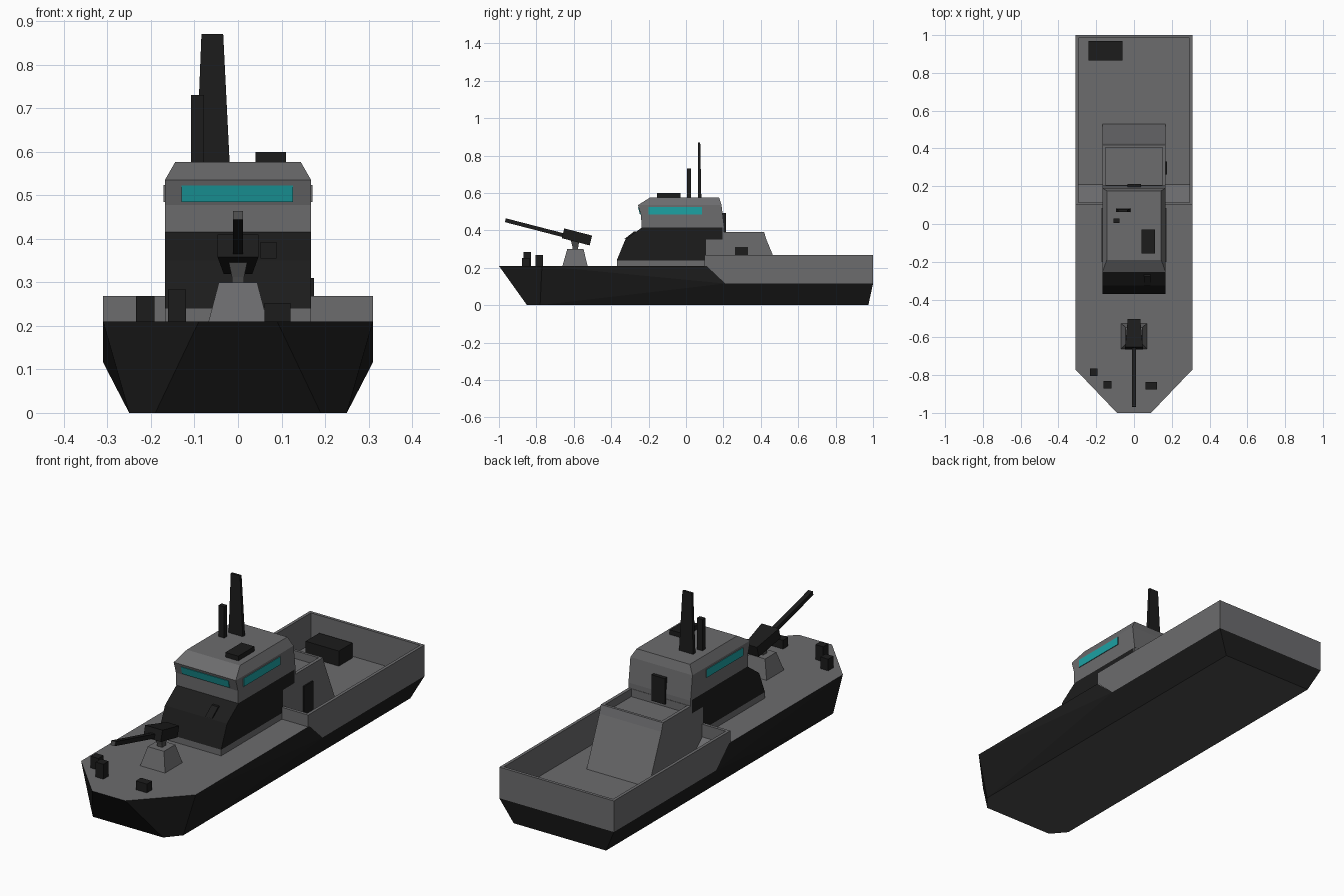
import bpy, bmesh, math
from mathutils import Matrix

if "Cube" in bpy.data.objects:
    bpy.data.objects.remove(bpy.data.objects["Cube"])


def material(name, rgb):
    m = bpy.data.materials.new(name)
    m.diffuse_color = (*rgb, 1)
    m.use_nodes = True
    m.node_tree.nodes["Principled BSDF"].inputs["Base Color"].default_value = m.diffuse_color
    return m


GREY = material("deck grey", (0.15, 0.15, 0.155))
DARK = material("hull black", (0.0115, 0.0115, 0.0115))
MID = material("bottom grey", (0.075, 0.075, 0.075))
TEAL = material("window teal", (0.012, 0.36, 0.37))


def finish(name, bm, *mats):
    bmesh.ops.recalc_face_normals(bm, faces=bm.faces)
    me = bpy.data.meshes.new(name)
    bm.to_mesh(me)
    bm.free()
    for m in mats:
        me.materials.append(m)
    ob = bpy.data.objects.new(name, me)
    bpy.context.collection.objects.link(ob)
    return ob


def rings(name, levels, mat, place=None):
    """Loft of rectangles, each (z, x0, x1, y0, y1)."""
    bm = bmesh.new()
    loops = [[bm.verts.new(p) for p in ((a, c, z), (b, c, z), (b, d, z), (a, d, z))]
             for z, a, b, c, d in levels]
    for lo, hi in zip(loops, loops[1:]):
        for i in range(4):
            j = (i + 1) % 4
            bm.faces.new((lo[i], lo[j], hi[j], hi[i]))
    bm.faces.new(loops[0][::-1])
    bm.faces.new(loops[-1])
    bmesh.ops.remove_doubles(bm, verts=bm.verts, dist=1e-5)
    if place:
        for v in bm.verts:
            v.co = place @ v.co
    return finish(name, bm, mat)


def box(name, x0, x1, y0, y1, z0, z1, mat=DARK, place=None):
    return rings(name, [(z0, x0, x1, y0, y1), (z1, x0, x1, y0, y1)], mat, place)


def prism(name, profile, x0, x1, mat):
    """Extrude a (y, z) profile across x."""
    bm = bmesh.new()
    f = bm.faces.new([bm.verts.new((x0, y, z)) for y, z in profile])
    new = bmesh.ops.extrude_face_region(bm, geom=[f])["geom"]
    for v in new:
        if isinstance(v, bmesh.types.BMVert):
            v.co.x = x1
    return finish(name, bm, mat)


# Hull: half-breadth points mirrored; coloured by direction (deck, sides, bottom)
half = dict(bow=(.09, -1, .21), sh=(.31, -.77, .21), knee=(.31, .11, .21),
            mid=(.31, .21, .116), st=(.31, 1, .116),
            bb=(.19, -.85, 0), bs=(.25, -.78, 0), bst=(.25, .975, 0))
bm = bmesh.new()
R = {k: bm.verts.new(p) for k, p in half.items()}
L = {k: bm.verts.new((-p[0], p[1], p[2])) for k, p in half.items()}
for chain in ("bow sh knee", "knee mid", "mid st", "st bst", "bst bs bb", "bb bow"):
    ks = chain.split()
    bm.faces.new([R[k] for k in ks] + [L[k] for k in reversed(ks)])
for side in (R, L):
    for chain in ("bow bb bs sh", "sh bs mid", "sh mid knee", "mid bs bst st"):
        bm.faces.new([side[k] for k in chain.split()])
bmesh.ops.recalc_face_normals(bm, faces=bm.faces)
bm.normal_update()
for f in bm.faces:
    f.material_index = 0 if f.normal.z > .3 else 2 if f.normal.z < -.95 else 1
finish("hull", bm, GREY, DARK, MID)

# Bulwark round the aft well
TOP = .268
side = [(.1, TOP), (1, TOP), (1, .116), (.21, .116), (.1, .21)]
prism("bulwark_right", side, .295, .31, GREY)
prism("bulwark_left", side, -.31, -.295, GREY)
box("bulwark_stern", -.295, .295, .985, 1, .116, TOP, GREY)
box("bulwark_front", -.295, .295, .1, .115, .2, TOP, GREY)

# Superstructure
W = .168
box("house_base", -W, W, -.37, .11, .205, .24, GREY)
rings("house", [(.24, -W, W, -.37, .107), (.35, -W, W, -.325, .107),
                (.35, -W, W, -.325, .195), (.416, -W, W, -.235, .195)], DARK)
box("house_back_wall", -W, W, .195, .204, .345, .416, GREY)
rings("rear_house", [(.112, -W, W, .107, .53), (.35, -W, W, .107, .43),
                     (.35, -W, W, .198, .43), (.39, -W, W, .198, .418),
                     (.39, -.152, .152, .206, .405), (.352, -.152, .152, .206, .405)], GREY)
rings("bridge", [(.416, -W, W, -.238, .205), (.478, -W, W, -.24, .197),
                 (.535, -W, W, -.257, .19), (.577, -.144, .144, -.19, .176)], GREY)

# Windows
prism("front_window", [(-.246, .484), (-.2565, .522), (-.252, .522), (-.24, .484)],
      -.13, .126, TEAL)
for s, n in ((1, "right"), (-1, "left")):
    for part, a, b, m in (("frame", .16, .171, GREY), ("window", .17, .1716, TEAL)):
        box(f"side_{part}_{n}", *sorted((s * a, s * b)), -.2, .085, .484, .524, m)

# Doors and hatch
box("back_door", -.035, .038, .19, .213, .365, .492)
box("side_door", .16, .175, .262, .332, .16, .31)
prism("front_hatch", [(-.328, .355), (-.279, .393), (-.265, .393), (-.31, .355)], .052, .088, DARK)

# Roof gear and masts
box("roof_box", .04, .11, -.155, -.03, .57, .6)
rings("tall_mast", [(.57, -.096, -.019, .064, .082), (.87, -.084, -.034, .064, .076)], DARK)
box("short_mast", -.108, -.078, .005, .028, .57, .73)

# Deck gun
rings("gun_pedestal", [(.205, -.069, .069, -.662, -.525), (.3, -.044, .044, -.635, -.548)], GREY)
rings("gun_neck", [(.295, -.014, .014, -.605, -.578), (.312, -.014, .014, -.607, -.576),
                   (.345, -.021, .021, -.615, -.57)], MID)
aim = Matrix.Translation((0, -.583, .365)) @ Matrix.Rotation(math.radians(-14.5), 4, 'X')
turret = box("gun_turret", -.047, .047, -.077, .077, -.027, .027, DARK, None)
for v in turret.data.vertices:  # narrow the rear end
    if v.co.y > 0:
        v.co.x *= .7
turret.data.transform(aim)
box("gun_barrel", -.0115, .0115, -.39, -.07, -.02, .001, DARK, aim)
box("gun_muzzle", -.0115, .0115, -.393, -.39, -.02, .001, MID, aim)

# Bow bollards and stern locker
for i, (x, y, top) in enumerate(((-.213, -.785, .267), (-.14, -.85, .283), (.091, -.857, .253))):
    w = .03 if x > 0 else .021
    box(f"bollard_{i + 1}", x - w, x + w, y - .02, y + .02, .205, top)
box("stern_locker", -.24, -.06, .865, .97, .11, .19)
